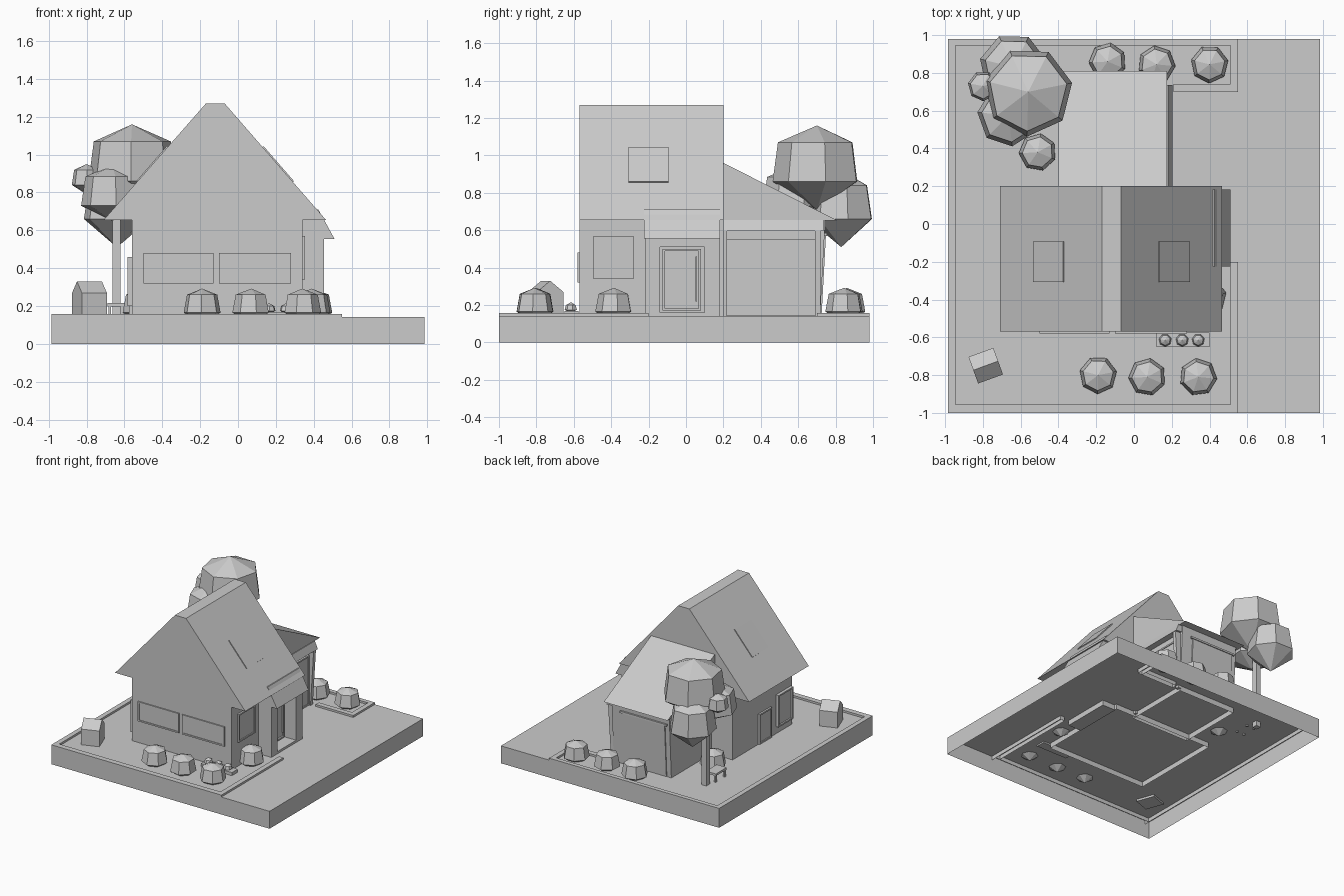
import bpy, bmesh, math
from mathutils import Vector, Matrix

if "Cube" in bpy.data.objects:
    bpy.data.objects.remove(bpy.data.objects["Cube"])


def finish(name, bm):
    bmesh.ops.recalc_face_normals(bm, faces=bm.faces[:])
    me = bpy.data.meshes.new(name)
    bm.to_mesh(me)
    bm.free()
    ob = bpy.data.objects.new(name, me)
    bpy.context.collection.objects.link(ob)
    return ob


def prism(name, pts, axis, a, b, open_bottom=False):
    """Extrude a 2D profile from a to b; the profile holds the other two axes."""
    place = {'x': lambda p, t: (t, p[0], p[1]),
             'y': lambda p, t: (p[0], t, p[1]),
             'z': lambda p, t: (p[0], p[1], t)}[axis]
    bm = bmesh.new()
    va = [bm.verts.new(place(p, a)) for p in pts]
    vb = [bm.verts.new(place(p, b)) for p in pts]
    bm.faces.new(va)
    bm.faces.new(vb)
    n = len(pts)
    for i in range(n):
        j = (i + 1) % n
        bm.faces.new((va[i], va[j], vb[j], vb[i]))
    ob_min = min(v.co.z for v in bm.verts)
    bmesh.ops.recalc_face_normals(bm, faces=bm.faces[:])
    if open_bottom:
        low = [f for f in bm.faces if all(abs(v.co.z - ob_min) < 1e-5 for v in f.verts)]
        bmesh.ops.delete(bm, geom=low, context='FACES_ONLY')
    return finish(name, bm)


def box(name, x0, x1, y0, y1, z0, z1, open_bottom=False):
    return prism(name, [(x0, y0), (x1, y0), (x1, y1), (x0, y1)], 'z', z0, z1, open_bottom)


def crown(name, x, y, r, z_bot, z_low, z_up, z_top, top_scale=0.84, turn=0.25):
    """Seven-sided faceted foliage: point, wide ring, narrower ring, point."""
    bm = bmesh.new()
    n = 7
    rings = []
    for rad, z in ((r, z_low), (r * top_scale, z_up)):
        rings.append([bm.verts.new((x + rad * math.cos(turn + k * math.tau / n),
                                    y + rad * math.sin(turn + k * math.tau / n), z))
                      for k in range(n)])
    bot, top = bm.verts.new((x, y, z_bot)), bm.verts.new((x, y, z_top))
    lo, up = rings
    for i in range(n):
        j = (i + 1) % n
        bm.faces.new((lo[i], lo[j], up[j], up[i]))
        bm.faces.new((up[i], up[j], top))
        bm.faces.new((lo[j], lo[i], bot))
    return finish(name, bm)


# Ground: hollow slab with raised curbs round the lawn
box("ground_slab", -.985, .985, -1, .98, 0, .142, True)
curbs = [(-.985, -.945, -1, .98), (-.945, .55, -1, -.955), (-.945, .55, .945, .98),
         (.51, .55, -.955, -.2), (.51, .55, .70, .945), (.21, .51, .70, .742)]
for i, c in enumerate(curbs):
    box(f"curb_{i}", *c, .11, .158, True)

# Main house: walls and roof in one gable profile
prism("house_body", [(-.56, .10), (.34, .10), (.34, .655), (.465, .655), (-.07, 1.27),
                     (-.17, 1.27), (-.71, .655), (-.56, .655)], 'y', -.57, .20, True)


def pane(name, face, a0, a1, z0, z1, at, out, rim=.012):
    """Window or door: raised outer frame with a slightly recessed panel."""
    def part(nm, p0, p1, q0, q1, d):
        lo, hi = sorted((at - .004 * math.copysign(1, d), at + d))
        if face == 'x':
            box(nm, lo, hi, p0, p1, q0, q1)
        else:
            box(nm, p0, p1, lo, hi, q0, q1)
    part(name + "_left_trim", a0, a0 + rim, z0, z1, out)
    part(name + "_right_trim", a1 - rim, a1, z0, z1, out)
    part(name + "_top_trim", a0 + rim, a1 - rim, z1 - rim, z1, out)
    part(name + "_bottom_trim", a0 + rim, a1 - rim, z0, z0 + rim, out)
    part(name + "_panel", a0 + rim, a1 - rim, z0 + rim, z1 - rim, out * .5)


pane("front_window_left", 'y', -.50, -.13, .32, .48, -.57, -.01)
pane("front_window_right", 'y', -.10, .28, .32, .48, -.57, -.01)
pane("side_window", 'x', -.495, -.28, .34, .57, .34, .015)
pane("left_window", 'x', -.55, -.36, .20, .46, -.56, -.025)
pane("left_door", 'x', -.29, -.13, .145, .39, -.56, -.015)

# Skylights lying on both roof slopes
for s in (1, -1):
    slope = math.atan2(.615, .535)
    bm = bmesh.new()
    bmesh.ops.create_cube(bm, size=1)
    bmesh.ops.scale(bm, vec=(.245, .215, .014), verts=bm.verts)
    mid_x = .21
    ctr = Vector((-.12 + s * (mid_x + .12), -.20, 1.27 - (mid_x + .07) * .615 / .535))
    if s < 0:
        ctr.z += .002
    bmesh.ops.transform(bm, matrix=Matrix.Translation(ctr) @ Matrix.Rotation(s * slope, 4, 'Y'),
                        verts=bm.verts)
    finish("skylight_right" if s > 0 else "skylight_left", bm)

# Entrance porch
prism("porch_roof", [(.33, .555), (.51, .555), (.425, .71), (.33, .71)], 'y', -.225, .182)
box("porch_post_front", .335, .455, -.22, -.14, .10, .56)
box("porch_post_back", .335, .455, .10, .18, .10, .56)
box("porch_lintel", .335, .455, -.14, .10, .51, .56)
pane("entrance_door", 'x', -.125, .08, .17, .50, .34, .025)
box("door_handle", .36, .375, .05, .06, .22, .46)
box("door_step", .335, .455, -.14, .10, .10, .16)

# Lean-to garage with slightly flared back wall
prism("garage_walls", [(.17, .10), (.715, .10), (.745, .66), (.17, .66)], 'x', -.37, .15, True)
prism("garage_roof", [(.19, .965), (.81, .652), (.19, .652)], 'x', -.40, .175)
prism("garage_canopy", [(.14, .60), (.205, .595), (.18, .655), (.14, .655)], 'y', .19, .735)
for nm, y0, y1 in (("front", .19, .22), ("back", .69, .72)):
    prism(f"garage_jamb_{nm}", [(.14, .12), (.17, .12), (.2, .6), (.14, .6)], 'y', y0, y1)
pane("garage_door", 'x', .22, .69, .145, .55, .15, .012)
prism("garage_back_door", [(.71, .145), (.725, .145), (.748, .57), (.73, .57)], 'x', -.33, .05)
box("garage_back_trim", -.35, .07, .73, .755, .57, .585)

# Shrubs
shrubs = [(-.19, -.80), (.07, -.81), (.34, -.81), (.39, -.385),
          (-.14, .86), (.12, .845), (.40, .845), (-.51, .38)]
for i, (x, y) in enumerate(shrubs):
    crown(f"shrub_{i}", x, y, .10, .10, .165, .26, .292, .82, turn=.2 + i * .3)

# Flower planter
box("planter_box", .12, .40, -.65, -.575, .13, .168)
for i, x in enumerate((.165, .255, .34)):
    crown(f"planter_flower_{i}", x, -.615, .034, .155, .175, .20, .215, .8)

# Tree
box("tree_trunk", -.663, -.62, .64, .685, .10, .80)
crown("tree_crown_top", -.56, .70, .237, .71, .86, 1.07, 1.16, .88, turn=.2)
crown("tree_crown_back", -.64, .83, .18, .51, .66, .84, .92, .84, turn=.2)
crown("tree_crown_front", -.665, .575, .165, .65, .73, .885, .945, .86, turn=.35)
crown("tree_crown_small", -.80, .73, .08, .79, .84, .92, .95, .84)

# Bench beside the tree
box("bench_seat", -.69, -.60, .46, .60, .198, .215)
for i, (x, y) in enumerate([(-.685, .465), (-.62, .465), (-.685, .58), (-.62, .58)]):
    box(f"bench_leg_{i}", x, x + .015, y, y + .015, .13, .20)

# Kennel turned a little on the lawn
kennel = prism("kennel", [(-.075, -.02), (.075, -.02), (.075, .125), (0, .185), (-.075, .125)],
               'x', -.07, .07)
kennel.data.transform(Matrix.Translation((-.785, -.75, .145)) @ Matrix.Rotation(math.radians(20), 4, 'Z'))
